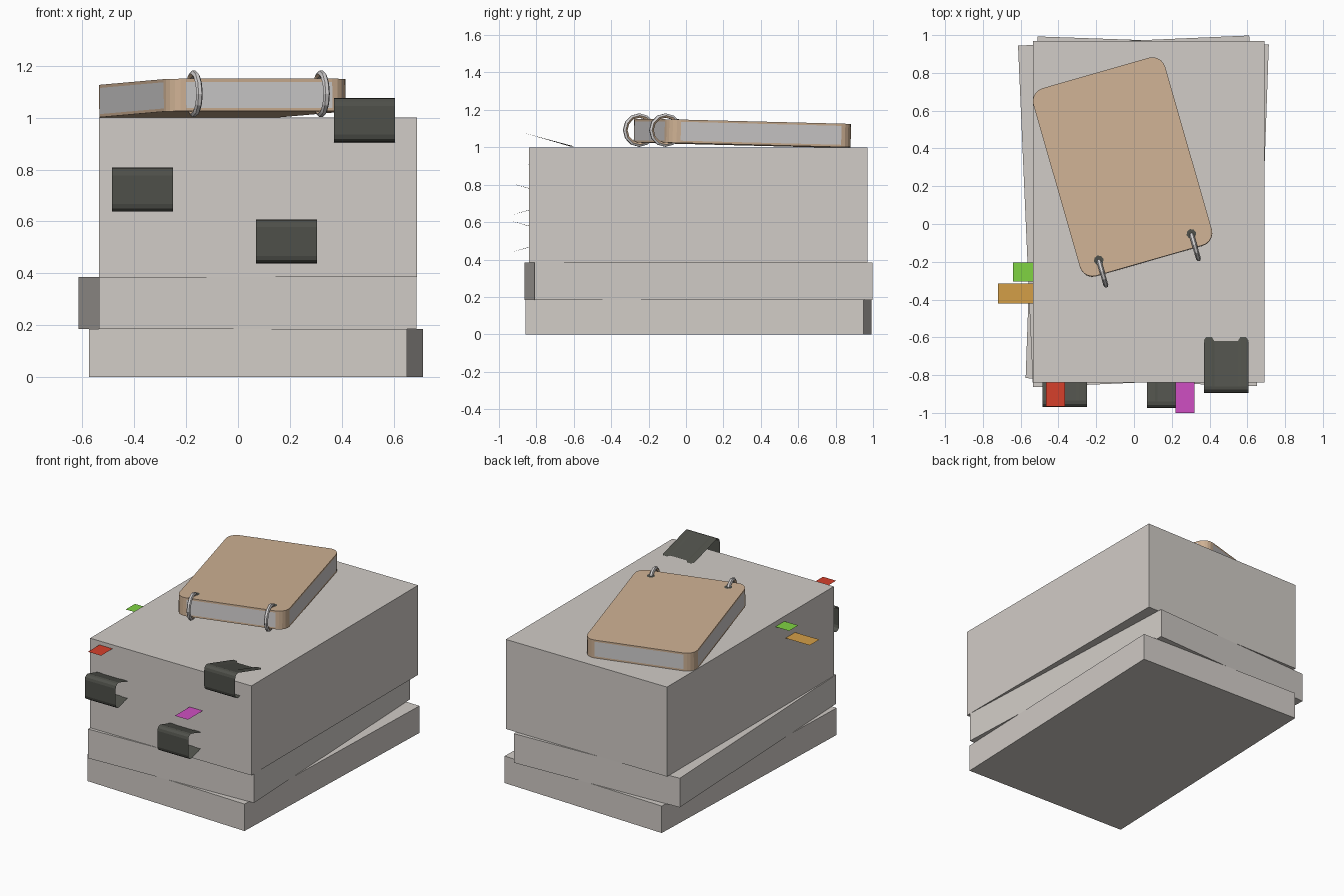
import bpy, bmesh, math
from mathutils import Matrix, Vector

if "Cube" in bpy.data.objects:
    bpy.data.objects.remove(bpy.data.objects["Cube"])


def material(name, rgb):
    m = bpy.data.materials.new(name)
    lin = [c / 12.92 if c <= 0.04045 else ((c + 0.055) / 1.055) ** 2.4 for c in rgb]
    m.diffuse_color = (*lin, 1)
    m.use_nodes = True
    m.node_tree.nodes["Principled BSDF"].inputs["Base Color"].default_value = m.diffuse_color
    return m


PAPER = material("paper grey", (0.82, 0.80, 0.78))
PAGES = material("page light grey", (0.82, 0.81, 0.81))
TAN = material("cover tan", (0.81, 0.695, 0.58))
DARK = material("clip charcoal", (0.31, 0.315, 0.29))
RED = material("tab red", (0.84, 0.25, 0.17))
PINK = material("tab magenta", (0.81, 0.31, 0.76))
GREEN = material("tab green", (0.50, 0.83, 0.26))
ORANGE = material("tab orange", (0.83, 0.62, 0.28))


def finish(name, bm, mats, matrix=Matrix()):
    me = bpy.data.meshes.new(name)
    bm.to_mesh(me)
    bm.free()
    for m in mats:
        me.materials.append(m)
    ob = bpy.data.objects.new(name, me)
    ob.matrix_world = matrix
    bpy.context.collection.objects.link(ob)
    return ob


# Three paper stacks, the lower two slightly twisted
def stack(name, x, y, z0, z1, turn):
    bm = bmesh.new()
    bmesh.ops.create_cube(bm, size=1)
    bmesh.ops.scale(bm, vec=(1.225, 1.81, z1 - z0), verts=bm.verts)
    finish(name, bm, [PAPER], Matrix.Translation((x, y, (z0 + z1) / 2))
           @ Matrix.Rotation(math.radians(turn), 4, 'Z'))


stack("bottom_stack", 0.07, 0.067, 0, 0.185, -2.0)
stack("middle_stack", 0.0375, 0.067, 0.185, 0.385, 2.5)
stack("top_stack", 0.0775, 0.065, 0.385, 1.0, 0)


# Binder clips: one folded sheet with notched ends, closing towards the back
def clip(name, x0, front, zc, width=0.235):
    half = [(0, 0.055), (0.005, 0.072), (0.018, 0.083), (0.035, 0.085), (0.285, 0.015)]
    profile = [(d, -h) for d, h in reversed(half)] + half
    stations = [(0, -0.005), (0.012, 0.012), (0.042, 0.012), (0.055, -0.01),
                (0.18, -0.01), (0.193, 0.012), (0.223, 0.012), (width, -0.005)]
    bm = bmesh.new()
    rows = []
    for i, (d, h) in enumerate(profile):
        tip = i in (0, len(profile) - 1)
        rows.append([bm.verts.new((x0 + sx, front + d + (e if tip else 0), zc + h))
                     for sx, e in stations])
    for a, b in zip(rows, rows[1:]):
        for k in range(len(stations) - 1):
            bm.faces.new((a[k], a[k + 1], b[k + 1], b[k]))
    finish(name, bm, [DARK])


clip("upper_left_clip", -0.485, -0.97, 0.7225)
clip("lower_clip", 0.07, -0.975, 0.5225)
clip("corner_clip", 0.37, -0.895, 0.99)


# Paper index tabs: flat sheets sticking out between pages
def tab(name, x0, x1, y0, y1, z, mat):
    bm = bmesh.new()
    bm.faces.new([bm.verts.new(p) for p in
                  ((x0, y0, z), (x1, y0, z), (x1, y1, z), (x0, y1, z))])
    finish(name, bm, [mat])


tab("red_tab", -0.465, -0.365, -0.965, -0.83, 0.973, RED)
tab("magenta_tab", 0.22, 0.32, -1.0, -0.83, 0.73, PINK)
tab("green_tab", -0.64, -0.525, -0.305, -0.205, 0.965, GREEN)
tab("orange_tab", -0.72, -0.525, -0.42, -0.315, 0.845, ORANGE)

# Notepad: rounded block, tan covers and corners, grey page edges
W, L, R, SEG = 0.726, 1.033, 0.07, 5
YAW = Matrix.Rotation(math.radians(16), 4, 'Z')
pad_matrix = (Matrix.Translation((-0.06, 0.30, 1.0125)) @ YAW
              @ Matrix.Rotation(math.radians(-1.4), 4, 'X'))
outline = []
for q, (sx, sy) in enumerate(((1, 1), (-1, 1), (-1, -1), (1, -1))):
    for k in range(SEG + 1):
        a = math.radians(90 * (q + k / SEG))
        outline.append((sx * (W / 2 - R) + R * math.cos(a),
                        sy * (L / 2 - R) + R * math.sin(a)))
bm = bmesh.new()
levels = [[bm.verts.new((x, y, z)) for x, y in outline] for z in (0, 0.012, 0.113, 0.125)]
n = len(outline)
for j in range(3):
    for i in range(n):
        k = (i + 1) % n
        f = bm.faces.new((levels[j][i], levels[j][k], levels[j + 1][k], levels[j + 1][i]))
        f.material_index = 1 if j == 1 and i % (SEG + 1) == SEG else 0
bm.faces.new(reversed(levels[0]))
bm.faces.new(levels[3])
finish("notepad", bm, [TAN, PAGES], pad_matrix)


# Binding rings through the front edge, with dark punched holes in the cover
def ring(name, x, y, major=0.078, minor=0.013, sides=12, tube=6):
    bm = bmesh.new()
    loops = []
    for i in range(sides):
        a = 2 * math.pi * i / sides
        loops.append([bm.verts.new((minor * math.sin(b),
                                    (major + minor * math.cos(b)) * math.cos(a),
                                    (major + minor * math.cos(b)) * math.sin(a)))
                      for b in (2 * math.pi * (t + 0.5) / tube for t in range(tube))])
    for i in range(sides):
        p, q = loops[i], loops[(i + 1) % sides]
        for t in range(tube):
            u = (t + 1) % tube
            f = bm.faces.new((p[t], q[t], q[u], p[u]))
            f.material_index = 0 if t in (2, 5) else (1 if t in (1, 3) else 0)
    bmesh.ops.recalc_face_normals(bm, faces=bm.faces)
    matrix = Matrix.Translation((x, y, 1.092)) @ YAW
    finish(name, bm, [PAGES, TAN], matrix)

    # Hole plate lies just above the tilted cover
    local = pad_matrix.inverted() @ (matrix @ Vector((0, 0.06, 0.05)))
    bm = bmesh.new()
    bmesh.ops.create_circle(bm, cap_ends=True, segments=8, radius=0.026)
    finish(name + "_hole", bm, [DARK],
           pad_matrix @ Matrix.Translation((local.x, local.y, 0.127)))


ring("left_ring", -0.17, -0.25)
ring("right_ring", 0.32, -0.11)
